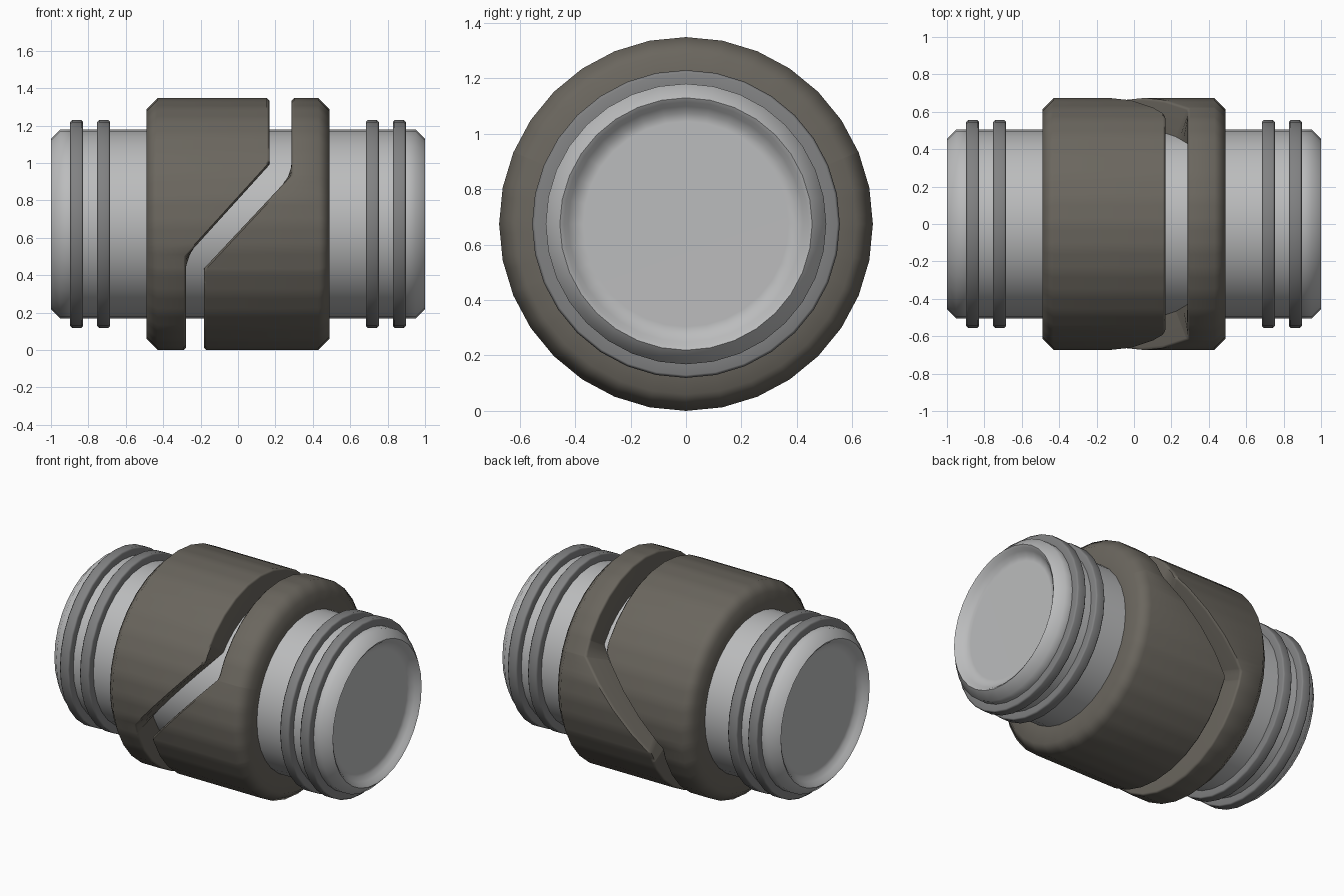
import bpy, bmesh, math

if "Cube" in bpy.data.objects:
    bpy.data.objects.remove(bpy.data.objects["Cube"])

CZ = 0.674          # height of the long axis
SIDES = 32
STEP = 2 * math.pi / SIDES


def material(name, rgb):
    m = bpy.data.materials.new(name)
    m.diffuse_color = (*rgb, 1)
    m.use_nodes = True
    m.node_tree.nodes["Principled BSDF"].inputs["Base Color"].default_value = m.diffuse_color
    return m


steel = material("light steel", (0.50, 0.505, 0.51))
grey = material("dark grey", (0.22, 0.222, 0.225))
brown = material("brown grey", (0.145, 0.133, 0.112))


def facet(a):
    """Radius factor that keeps extra points on the flat sides of the polygon."""
    return math.cos(STEP / 2) / math.cos(a % STEP - STEP / 2)


def lathe(name, profile, mat, angles=None, closed=False):
    """Spin (x, r) points about the x axis; x may be a function of height."""
    angles = angles or [i * STEP for i in range(SIDES)]
    bm = bmesh.new()
    cols = []
    for a in angles:
        col = []
        for x, r in profile:
            rr = r * facet(a)
            z = CZ + rr * math.cos(a)
            col.append(bm.verts.new((x(z) if callable(x) else x, rr * math.sin(a), z)))
        cols.append(col)
    n, m = len(cols), len(profile)
    for i in range(n):
        c, d = cols[i], cols[(i + 1) % n]
        for k in range(m if closed else m - 1):
            j = (k + 1) % m
            bm.faces.new((c[k], c[j], d[j], d[k]))
    if not closed:
        bm.faces.new([c[0] for c in cols])
        bm.faces.new([c[-1] for c in cols])
    bmesh.ops.recalc_face_normals(bm, faces=bm.faces)
    me = bpy.data.meshes.new(name)
    bm.to_mesh(me)
    bm.free()
    me.materials.append(mat)
    ob = bpy.data.objects.new(name, me)
    bpy.context.collection.objects.link(ob)
    return ob


# Core cylinder with chamfered rims and dished ends
half = [(0.945, 0.37), (0.952, 0.40), (0.972, 0.425), (0.99, 0.44),
        (1.0, 0.455), (0.95, 0.506), (0.90, 0.506)]
lathe("core", half + [(-x, r) for x, r in reversed(half)], steel)

# Two ridge rings at each end
b = 0.01
for side, label in ((-1, "left"), (1, "right")):
    for pos, x0, x1 in (("inner", 0.684, 0.753), ("outer", 0.828, 0.897)):
        pts = [(x0, 0.50), (x0, 0.555 - b), (x0 + b, 0.555),
               (x1 - b, 0.555), (x1, 0.555 - b), (x1, 0.50)]
        lathe(f"{label}_{pos}_ring", [(side * x, r) for x, r in pts], grey, closed=True)


# Outer sleeve halves, parted by a slanted slot
def sleeve(name, side, low, high):
    (xl, zl), (xh, zh) = low, high      # lower and upper bends of the slot edge

    def edge(offset):
        def x(z):
            t = min(1, max(0, (z - zl) / (zh - zl)))
            return xl + (xh - xl) * t + offset
        return x

    outer, inner, ch, bev = 0.674, 0.50, 0.06, 0.014
    end = 0.49 * side
    profile = [(end, inner), (end, outer - ch), (end - side * ch, outer),
               (edge(side * bev), outer), (edge(0), outer - bev), (edge(0), inner)]
    angles = {round(i * STEP / 4, 5) for i in range(SIDES * 4)}
    for r in (outer, inner):            # extra columns exactly at the bends
        for z in (zl, zh):
            a = math.acos((z - CZ) / r)
            angles |= {round(a, 5), round(2 * math.pi - a, 5)}
    lathe(name, profile, brown, sorted(angles), closed=True)


sleeve("left_sleeve", -1, (-0.277, 0.50), (0.168, 0.99))
sleeve("right_sleeve", 1, (-0.183, 0.435), (0.286, 0.935))

# Smooth shading: chamfers blend softly while the large faces stay flat
for ob in bpy.context.collection.objects:
    ob.select_set(True)
    bpy.context.view_layer.objects.active = ob
bpy.ops.object.shade_smooth_by_angle(angle=math.radians(50))
for ob in bpy.context.collection.objects:
    mod = ob.modifiers.new("even_normals", 'WEIGHTED_NORMAL')
    mod.keep_sharp = True
